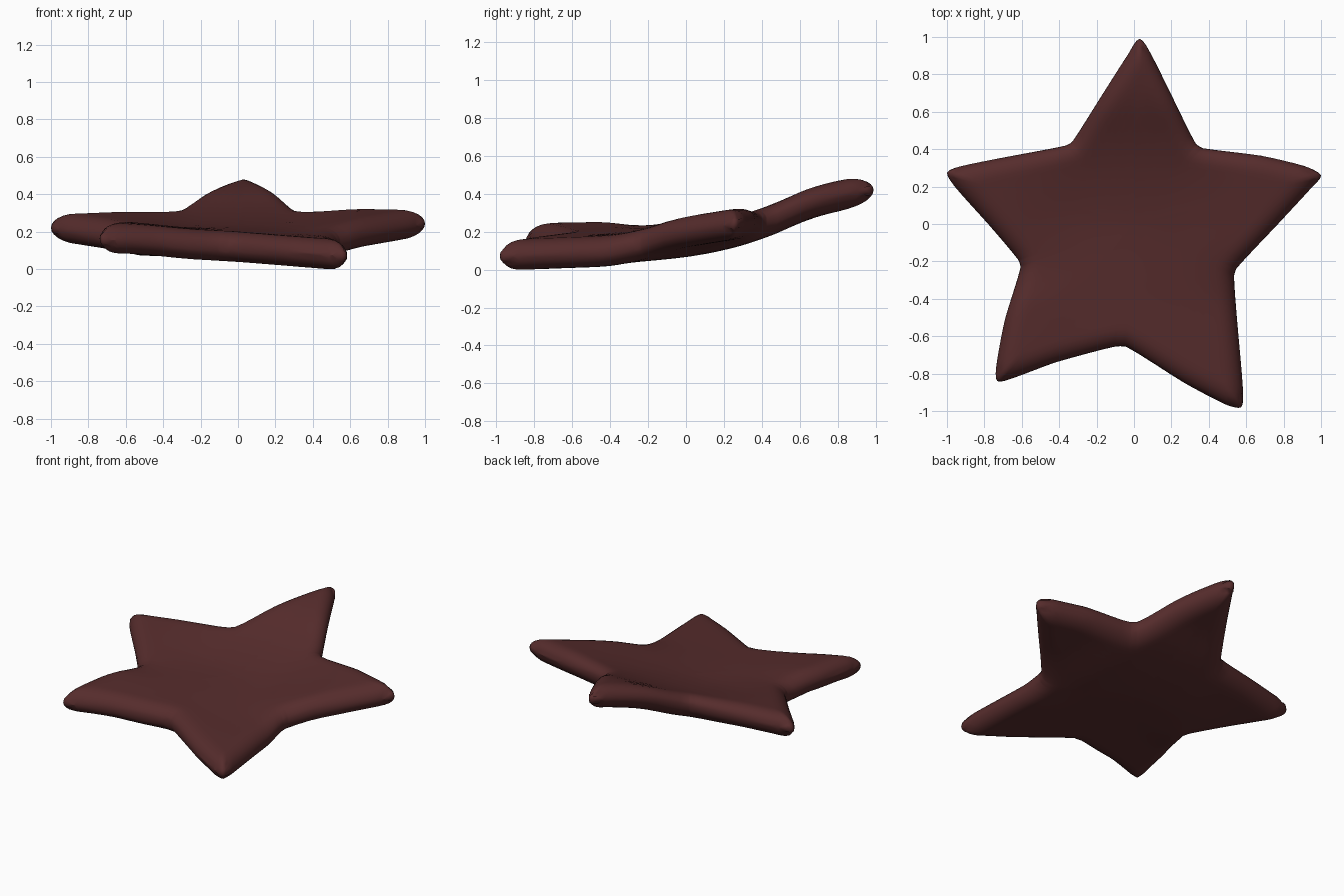
import bpy, bmesh, math
from mathutils import Vector

if "Cube" in bpy.data.objects:
    bpy.data.objects.remove(bpy.data.objects["Cube"])

# outline seen from above, counter-clockwise from the back tip
OUTLINE = [(0.03, 0.99), (-0.03, 0.91), (-0.18, 0.675), (-0.33, 0.44), (-0.37, 0.418),
           (-0.70, 0.355), (-0.92, 0.31), (-1.0, 0.275), (-0.95, 0.19), (-0.78, 0.0),
           (-0.62, -0.19), (-0.607, -0.235), (-0.69, -0.51), (-0.735, -0.75), (-0.732, -0.84),
           (-0.65, -0.825), (-0.42, -0.74), (-0.11, -0.657), (-0.04, -0.657), (0.27, -0.85),
           (0.49, -0.965), (0.573, -0.98), (0.583, -0.89), (0.55, -0.5), (0.535, -0.28),
           (0.55, -0.235), (0.77, 0.0), (0.95, 0.195), (1.0, 0.26), (0.91, 0.31),
           (0.68, 0.365), (0.37, 0.405), (0.33, 0.43), (0.20, 0.69), (0.09, 0.91)]
# mid-surface height along y
SPINE = [(-1.0, 0.113), (-0.65, 0.125), (-0.35, 0.135), (0.0, 0.157), (0.25, 0.205),
         (0.45, 0.27), (0.65, 0.355), (0.85, 0.407), (1.0, 0.43)]
HALF, ROUND, SUB = 0.081, 0.10, 4


def clamp(v):
    return max(0.0, min(1.0, v))


def smooth(v):
    v = clamp(v)
    return v * v * (3 - 2 * v)


def hermite(a, b, ma, mb, t):
    return (a * (2*t**3 - 3*t**2 + 1) + b * (3*t**2 - 2*t**3)
            + ma * (t**3 - 2*t**2 + t) + mb * (t**3 - t**2))


def spine_slope(k):
    (y0, a), (y1, b) = SPINE[max(k - 1, 0)], SPINE[min(k + 1, len(SPINE) - 1)]
    return (b - a) / (y1 - y0)


def mid_height(x, y):
    y = max(-1.0, min(1.0, y))
    i = next(k for k in range(len(SPINE) - 1) if y <= SPINE[k + 1][0])
    (y0, a), (y1, b) = SPINE[i], SPINE[i + 1]
    h = y1 - y0
    z = hermite(a, b, h * spine_slope(i), h * spine_slope(i + 1), (y - y0) / h)
    # front legs tilt down to the right, the left one arches slightly
    z -= 0.06 * x * smooth((0.1 - y) / 0.6)
    z += 0.014 * smooth((-x - 0.2) / 0.4) * smooth((-0.1 - y) / 0.3) * smooth((y + 0.95) / 0.3)
    # side arms lie flatter and higher
    arm = smooth((abs(x) - 0.2) / 0.5) * smooth((y + 0.45) / 0.35)
    return z + arm * (0.2 + 0.15 * y + 0.012 * x - z)


# finer outline through the given points
pts = [Vector(p) for p in OUTLINE]
n = len(pts)
loop = []
for i in range(n):
    p0, p1, p2, p3 = (pts[(i + k) % n] for k in (-1, 0, 1, 2))
    length = (p2 - p1).length * 0.6
    m1 = (p2 - p0).normalized() * length
    m2 = (p3 - p1).normalized() * length
    loop += [hermite(p1, p2, m1, m2, s / SUB) for s in range(SUB)]
N = len(loop)


def edge_distance(p):
    best = 9.0
    for i in range(n):
        a, d = pts[i], pts[(i + 1) % n] - pts[i]
        t = clamp((p - a).dot(d) / d.length_squared)
        best = min(best, (p - a - d * t).length)
    return best


# star body: shrinking rings above and below the mid-surface
bm = bmesh.new()
rings = {1: [], -1: []}
for k in range(16):
    scale = 1 - (k / 16) ** 2
    new = {1: [], -1: []}
    for q in loop:
        p = q * scale
        z = mid_height(p.x, p.y)
        if k == 0:
            v = bm.verts.new((p.x, p.y, z))
            new[1].append(v)
            new[-1].append(v)
            continue
        h = HALF * math.sqrt(1 - (1 - min(edge_distance(p) / ROUND, 1)) ** 2)
        for sg in (1, -1):
            new[sg].append(bm.verts.new((p.x, p.y, z + sg * h)))
    for sg in (1, -1):
        rings[sg].append(new[sg])
for sg in (1, -1):
    for a, b in zip(rings[sg], rings[sg][1:]):
        for i in range(N):
            j = (i + 1) % N
            bm.faces.new((a[i], a[j], b[j], b[i]))
    c = bm.verts.new((0, 0, mid_height(0, 0) + sg * HALF))
    last = rings[sg][-1]
    for i in range(N):
        bm.faces.new((last[i], last[(i + 1) % N], c))
bmesh.ops.recalc_face_normals(bm, faces=bm.faces)

# rest on the ground
low = min(v.co.z for v in bm.verts)
for v in bm.verts:
    v.co.z -= low

mesh = bpy.data.meshes.new("star_body")
bm.to_mesh(mesh)
bm.free()
for f in mesh.polygons:
    f.use_smooth = True
mat = bpy.data.materials.new("dark red brown")
mat.diffuse_color = (0.092, 0.025, 0.025, 1)
mat.use_nodes = True
mat.node_tree.nodes["Principled BSDF"].inputs["Base Color"].default_value = mat.diffuse_color
mesh.materials.append(mat)
bpy.context.collection.objects.link(bpy.data.objects.new("star_body", mesh))
